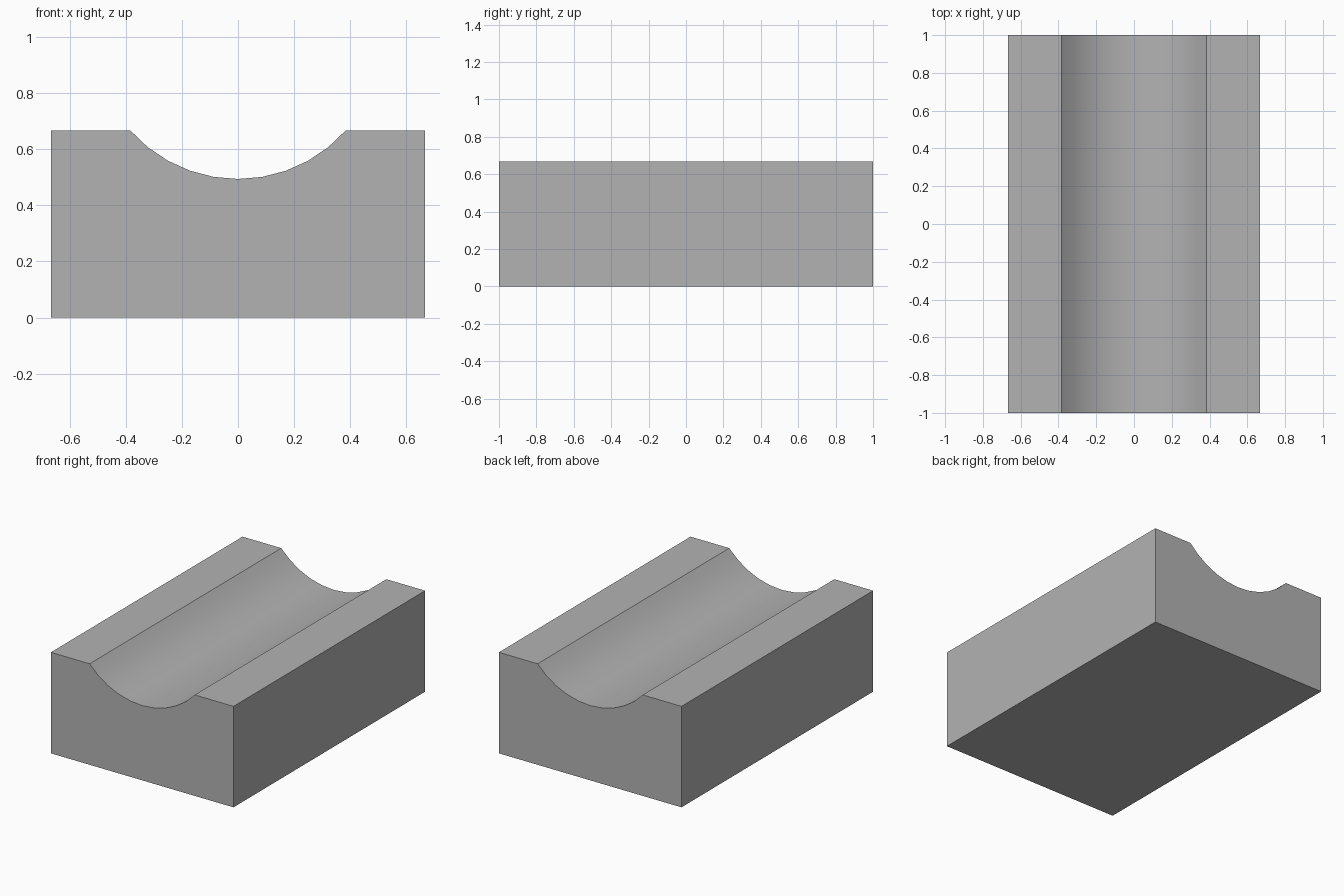
import bpy
import bmesh
from math import asin, sin, cos, radians

cube = bpy.data.objects.get("Cube")
if cube:
    bpy.data.objects.remove(cube, do_unlink=True)

HALF_WIDTH, HALF_LENGTH, HEIGHT = 0.667, 1.0, 0.667
GROOVE_HALF, GROOVE_FLOOR = 0.384, 0.494
SEGMENTS = 10

# Plain grey material
grey = bpy.data.materials.new("plain grey")
grey.use_nodes = True
colour = (0.45, 0.45, 0.45, 1)
grey.diffuse_color = colour
grey.node_tree.nodes["Principled BSDF"].inputs["Base Color"].default_value = colour

# Cross-section: a block with a shallow circular groove along its top
depth = HEIGHT - GROOVE_FLOOR
radius = (GROOVE_HALF ** 2 + depth ** 2) / (2 * depth)
sweep = asin(GROOVE_HALF / radius)
profile = [(-HALF_WIDTH, 0), (HALF_WIDTH, 0), (HALF_WIDTH, HEIGHT)]
for i in range(SEGMENTS + 1):
    angle = sweep * (1 - 2 * i / SEGMENTS)
    profile.append((radius * sin(angle), GROOVE_FLOOR + radius * (1 - cos(angle))))
profile.append((-HALF_WIDTH, HEIGHT))

# Extrude the cross-section from front to back
bm = bmesh.new()
front = bm.faces.new([bm.verts.new((x, -HALF_LENGTH, z)) for x, z in profile])
extruded = bmesh.ops.extrude_face_region(bm, geom=[front], use_keep_orig=True)
back = [v for v in extruded["geom"] if isinstance(v, bmesh.types.BMVert)]
bmesh.ops.translate(bm, verts=back, vec=(0, 2 * HALF_LENGTH, 0))
bmesh.ops.recalc_face_normals(bm, faces=bm.faces)

mesh = bpy.data.meshes.new("grooved_block")
bm.to_mesh(mesh)
bm.free()
mesh.materials.append(grey)
block = bpy.data.objects.new("grooved_block", mesh)
bpy.context.collection.objects.link(block)

# Smooth groove, crisp block edges
bpy.context.view_layer.objects.active = block
block.select_set(True)
bpy.ops.object.shade_smooth_by_angle(angle=radians(30))
